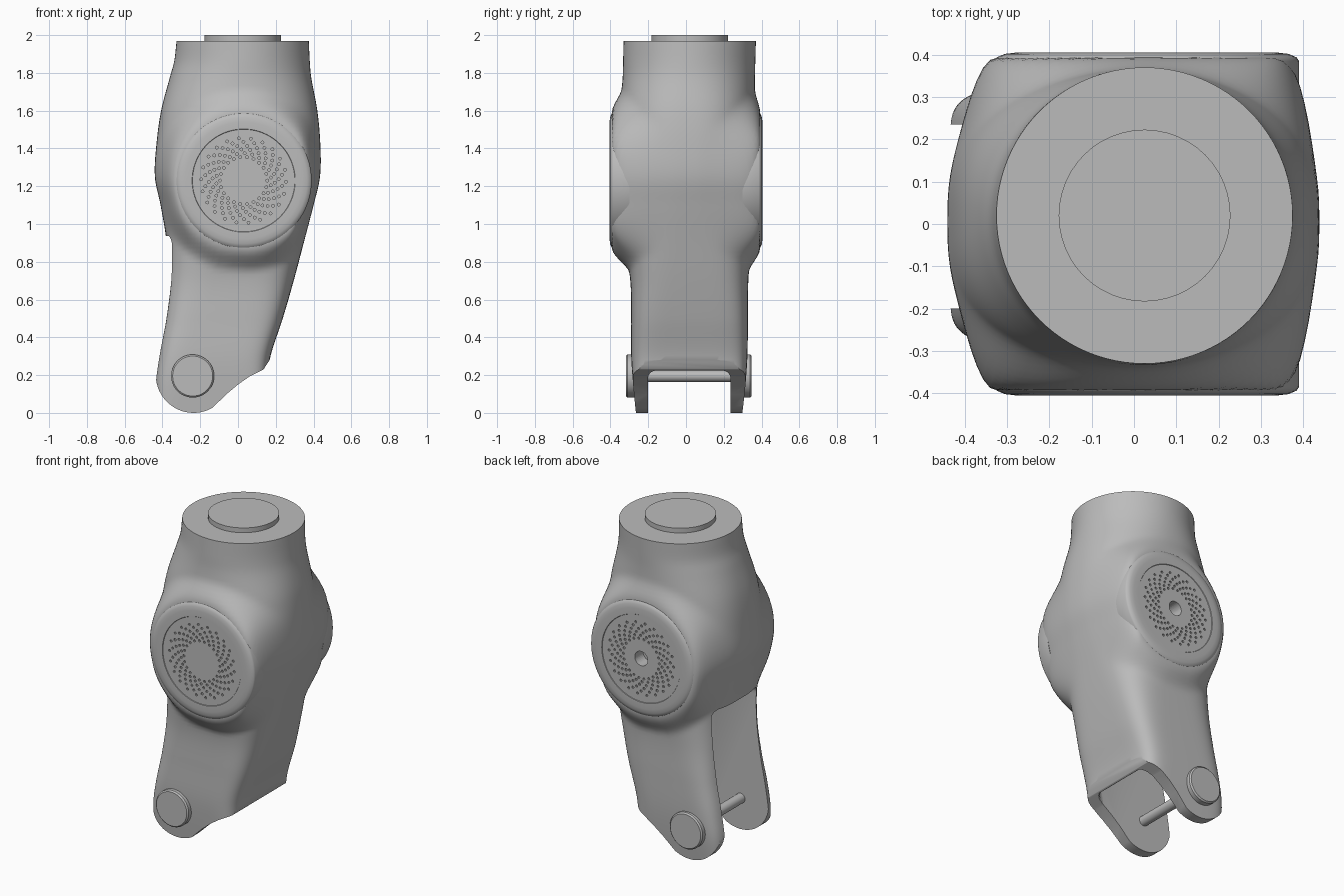
import bpy, bmesh, math
from mathutils import Vector, Matrix

if "Cube" in bpy.data.objects:
    bpy.data.objects.remove(bpy.data.objects["Cube"])

grey = bpy.data.materials.new("plain_grey")
grey.use_nodes = True
COLOUR = (0.5, 0.5, 0.5, 1)
grey.diffuse_color = COLOUR
grey.node_tree.nodes["Principled BSDF"].inputs["Base Color"].default_value = COLOUR

DISC_X, DISC_Z, DISC_R = 0.03, 1.23, 0.36
PIN_X, PIN_Z = -0.24, 0.195


def make_object(name, bm):
    bmesh.ops.recalc_face_normals(bm, faces=bm.faces)
    mesh = bpy.data.meshes.new(name)
    bm.to_mesh(mesh)
    bm.free()
    mesh.materials.append(grey)
    obj = bpy.data.objects.new(name, mesh)
    bpy.context.collection.objects.link(obj)
    return obj


def smooth(obj, angle=35):
    bpy.ops.object.select_all(action='DESELECT')
    obj.select_set(True)
    bpy.context.view_layer.objects.active = obj
    bpy.ops.object.shade_smooth_by_angle(angle=math.radians(angle))


def cut(obj, cutter, operation='DIFFERENCE'):
    """Apply a boolean, then drop the cutter."""
    cutter.hide_render = True
    mod = obj.modifiers.new("cut", 'BOOLEAN')
    mod.operation, mod.object, mod.solver = operation, cutter, 'EXACT'
    bpy.context.view_layer.update()
    graph = bpy.context.evaluated_depsgraph_get()
    mesh = bpy.data.meshes.new_from_object(obj.evaluated_get(graph))
    obj.modifiers.clear()
    obj.data = mesh
    bpy.data.objects.remove(cutter)


def loft(rings):
    """Closed skin over equal rings of points."""
    bm = bmesh.new()
    rows = [[bm.verts.new(p) for p in ring] for ring in rings]
    count = len(rows[0])
    for low, high in zip(rows, rows[1:]):
        for i in range(count):
            j = (i + 1) % count
            bm.faces.new((low[i], low[j], high[j], high[i]))
    bm.faces.new(rows[0])
    bm.faces.new(rows[-1])
    return bm


def lathe(name, profile, x, z, side, sides=64):
    """Turn (radius, depth) points about a y axis."""
    turn = [math.tau * i / sides for i in range(sides)]
    return make_object(name, loft([[(x + r * math.cos(a), side * d, z + r * math.sin(a))
                                    for a in turn] for r, d in profile]))


def prism(name, outline, y0, y1):
    return make_object(name, loft([[(x, y, z) for x, z in outline] for y in (y0, y1)]))


def smoothstep(a, b, v):
    t = min(1, max(0, (v - a) / (b - a)))
    return t * t * (3 - 2 * t)


# Body sections: height, left x, right x, front y, back y, squareness
KEYS = [
    (-0.03, -0.44, 0.13, -0.262, 0.295, 7),
    (0.15, -0.44, 0.15, -0.28, 0.315, 7),
    (0.3, -0.422, 0.172, -0.29, 0.325, 6),
    (0.5, -0.39, 0.237, -0.29, 0.328, 5),
    (0.7, -0.375, 0.295, -0.295, 0.33, 4),
    (0.9, -0.378, 0.348, -0.325, 0.345, 3.2),
    (1.1, -0.41, 0.4, -0.35, 0.36, 2.8),
    (1.25, -0.44, 0.434, -0.355, 0.365, 2.7),
    (1.42, -0.432, 0.436, -0.355, 0.365, 2.6),
    (1.6, -0.407, 0.42, -0.35, 0.365, 2.4),
    (1.78, -0.36, 0.387, -0.335, 0.365, 2.1),
    (1.86, -0.338, 0.38, -0.333, 0.367, 2),
    (1.97, -0.325, 0.375, -0.33, 0.37, 2),
]


def section(z):
    """Smooth interpolation of the section table."""
    k = next((i for i in range(len(KEYS) - 2) if z < KEYS[i + 1][0]), len(KEYS) - 2)
    a, b = Vector(KEYS[k]), Vector(KEYS[k + 1])
    before, after = Vector(KEYS[max(k - 1, 0)]), Vector(KEYS[min(k + 2, len(KEYS) - 1)])
    h = b[0] - a[0]
    ma = (b - before) * (h / (b[0] - before[0]))
    mb = (after - a) * (h / (after[0] - a[0]))
    t = (z - a[0]) / h
    return (a * (1 + 2 * t) * (1 - t) ** 2 + ma * t * (1 - t) ** 2
            + b * t * t * (3 - 2 * t) - mb * t * t * (1 - t))


def body_ring(z, sides=96):
    _, left, right, front, back, power = section(z)
    points = []
    for i in range(sides):
        a = math.tau * i / sides
        c, s = math.cos(a), math.sin(a)
        x = (left + right) / 2 + (right - left) / 2 * math.copysign(abs(c) ** (2 / power), c)
        y = (front + back) / 2 + (back - front) / 2 * math.copysign(abs(s) ** (2 / power), s)
        # Swell out to meet the round side discs
        swell = smoothstep(0.49, 0.355, math.hypot(x - DISC_X, z - DISC_Z))
        swell *= smoothstep(0.15, 0.75, abs(s))
        points.append((x, y + swell * (math.copysign(0.393, s) - y), z))
    return points


STEPS = 84
bottom, top = KEYS[0][0], KEYS[-1][0]
body = make_object("fork_body", loft([body_ring(bottom + (top - bottom) * i / STEPS)
                                     for i in range(STEPS + 1)]))

# Rounded fork ends and sloping lower edge
tip = [(-0.235 + 0.2 * math.cos(a), 0.2 + 0.2 * math.sin(a))
       for a in [math.pi + math.radians(6 * i) for i in range(21)]]
outline = [(-1, 2.2), (-1, 0.5), (-0.432, 0.3)] + tip + [
    (-0.06, 0.1), (0, 0.15), (0.06, 0.192), (0.135, 0.23), (0.18, 0.3), (1, 0.4), (1, 2.2)]
cut(body, prism("outline_cutter", outline, -1, 1), 'INTERSECT')

# Slot between the fork arms, open at the left and below
slot = prism("slot_cutter", [(-1, -0.5), (-1, 0.95), (-0.05, 0.93), (0.1, 0.7),
                             (0.14, 0.42), (0.105, 0.22), (0.3, 0.22), (0.3, -0.5)], -0.2, 0.235)
bevel = slot.modifiers.new("round", 'BEVEL')
bevel.width, bevel.segments = 0.04, 4
cut(body, slot)
smooth(body)

# Raised collar on the neck
bm = bmesh.new()
bmesh.ops.create_cone(bm, cap_ends=True, segments=48, radius1=0.203, radius2=0.203, depth=0.06,
                      matrix=Matrix.Translation((0.025, 0.02, 1.97)))
smooth(make_object("neck_collar", bm))

# Side discs with a shallow perforated centre
DISC = [(DISC_R, 0.3), (DISC_R, 0.385), (0.354, 0.394), (0.335, 0.402), (0.31, 0.405),
        (0.273, 0.405), (0.271, 0.402), (0.1, 0.402)]
for name, side in (("front_disc", -1), ("back_disc", 1)):
    disc = lathe(name, DISC, DISC_X, DISC_Z, side, 96)
    pits = bmesh.new()
    for row in range(6):
        radius = 0.125 + 0.02 * row
        for i in range(22):
            a = math.tau * (i + row * 0.38) / 22
            place = Matrix.Translation((DISC_X + radius * math.cos(a), side * 0.402,
                                        DISC_Z + radius * math.sin(a)))
            bmesh.ops.create_cone(pits, cap_ends=True, segments=8, radius1=0.0075, radius2=0.0075,
                                  depth=0.03, matrix=place @ Matrix.Rotation(math.pi / 2, 4, 'X'))
    cut(disc, make_object("pit_cutter", pits))
    if side > 0:
        bore = [(0.045, 0.32), (0.045, 0.5)]
        cut(disc, lathe("bore_cutter", bore, DISC_X, DISC_Z, side, 32))
        cut(body, lathe("bore_cutter", bore, DISC_X, DISC_Z, side, 32))
    smooth(disc)

# Pin across the fork and its round end caps
smooth(lathe("fork_pin", [(0.031, -0.25), (0.031, 0.28)], PIN_X, PIN_Z, 1, 24))
for name, side, face in (("front_pin_cap", -1, 0.318), ("back_pin_cap", 1, 0.348)):
    smooth(lathe(name, [(0.114, face - 0.07), (0.114, face - 0.008), (0.106, face), (0.05, face)],
                 PIN_X, PIN_Z, side, 48))
